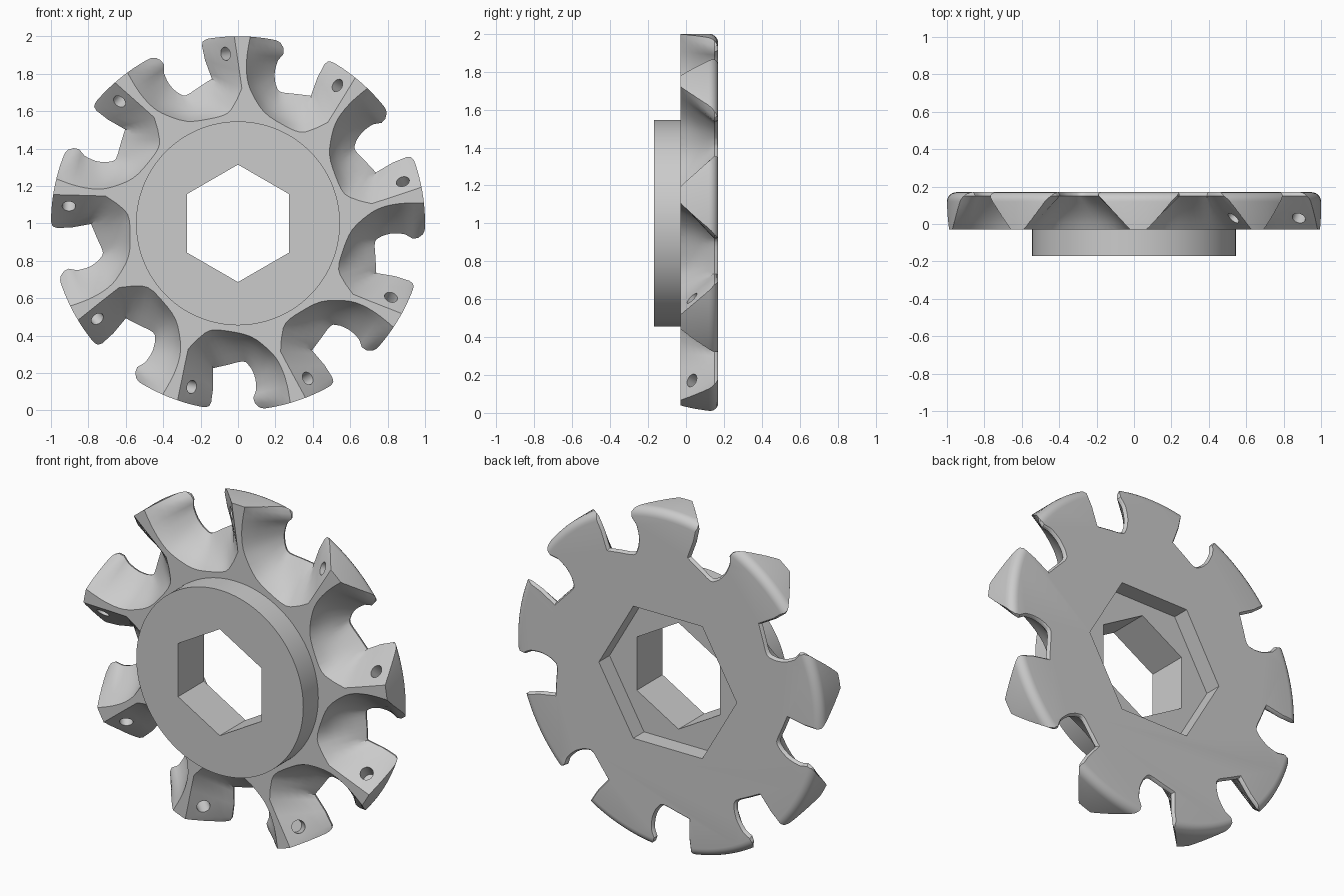
import bpy, bmesh, math
from mathutils import Vector, Matrix

TEETH = 9
FRONT, BACK, CENTER = -0.03, 0.17, Vector((0, 0, 1))

if "Cube" in bpy.data.objects:
    bpy.data.objects.remove(bpy.data.objects["Cube"], do_unlink=True)

steel = bpy.data.materials.new("grey_steel")
steel.use_nodes = True
grey = (0.6, 0.6, 0.6, 1)
steel.diffuse_color = grey
steel.node_tree.nodes["Principled BSDF"].inputs["Base Color"].default_value = grey


def loft(name, rings):
    """Closed solid through rings of equal length."""
    bm = bmesh.new()
    rows = [[bm.verts.new(p) for p in ring] for ring in rings]
    n = len(rows[0])
    for a, b in zip(rows, rows[1:]):
        for i in range(n):
            j = (i + 1) % n
            bm.faces.new((a[i], a[j], b[j], b[i]))
    bm.faces.new(rows[0])
    bm.faces.new(rows[-1])
    bmesh.ops.recalc_face_normals(bm, faces=bm.faces)
    mesh = bpy.data.meshes.new(name)
    bm.to_mesh(mesh)
    bm.free()
    obj = bpy.data.objects.new(name, mesh)
    bpy.context.collection.objects.link(obj)
    mesh.materials.append(steel)
    return obj


def ring(radius, y, sides, turn=0.0):
    angles = [turn + math.tau * i / sides for i in range(sides)]
    return [CENTER + Vector((radius * math.cos(a), y, radius * math.sin(a))) for a in angles]


def cut(target, cutter):
    bpy.context.view_layer.objects.active = target
    mod = target.modifiers.new("cut", 'BOOLEAN')
    mod.operation = 'DIFFERENCE'
    mod.solver = 'EXACT'
    mod.object = cutter
    bpy.ops.object.modifier_apply(modifier=mod.name)
    bpy.data.objects.remove(cutter, do_unlink=True)


def smooth_path(points, last, steps=3):
    """Curve through the points up to index last, straight after it."""
    out = []
    for i in range(last):
        p1, p2 = points[i], points[i + 1]
        p0 = points[i - 1] if i else 2 * p1 - p2
        p3 = points[i + 2] if i + 2 <= last else 2 * p2 - p1
        for s in range(steps):
            t = s / steps
            out.append(0.5 * (2 * p1 + (p2 - p0) * t + (2 * p0 - 5 * p1 + 4 * p2 - p3) * t ** 2
                              + (3 * p1 - p0 - 3 * p2 + p3) * t ** 3))
    return out + points[last:]


# Disc with hub and a rounded rear rim
profile = [(0.545, -0.17), (0.545, FRONT), (1, FRONT)]
for i in range(7):
    a = math.pi / 2 * i / 6
    profile.append((0.95 + 0.05 * math.cos(a), 0.12 + 0.05 * math.sin(a)))
disc = loft("cutter_disc", [ring(r, y, 180) for r, y in profile])

# Hexagonal bore and larger hexagonal recess behind it
cut(disc, loft("bore_cutter", [ring(0.314, y, 6, math.pi / 2) for y in (-0.3, 0.3)]))
cut(disc, loft("recess_cutter", [ring(0.45, y, 6) for y in (0.07, 0.3)]))

# Gullet outlines (x, z from the axis) at the front face and at the rear
front_line = [(0.095, 1.12), (0.063, 0.985), (0.046, 0.87), (0.05, 0.77), (0.078, 0.69),
              (0.14, 0.595), (0.235, 0.53), (0.335, 0.487), (0.42, 0.51), (0.48, 0.54),
              (0.53, 0.62), (0.617, 0.762), (0.70, 0.90)]
rear_line = [(0.14, 1.10), (0.244, 0.935), (0.213, 0.87), (0.197, 0.81), (0.198, 0.765),
             (0.205, 0.735), (0.227, 0.703), (0.31, 0.692), (0.39, 0.682), (0.40, 0.71),
             (0.425, 0.78), (0.462, 0.85), (0.60, 0.97)]
front_line = smooth_path([Vector(p) for p in front_line], 8)
rear_line = smooth_path([Vector(p) for p in rear_line], 8)
middle = Vector((0.31, 0.8))


def gullet_ring(y, blend, flare=1.0):
    pts = []
    for i, (f, r) in enumerate(zip(front_line, rear_line)):
        # Bowl-shaped floor, straight flanks near the rim
        hollow = 0.14 * max(0, math.sin(math.pi * (i - 4) / 20)) if 4 < i < 24 else 0
        w = blend - hollow * 4 * max(0, blend * (1 - blend))
        p = middle + (f.lerp(r, w) - middle) * flare
        pts.append(CENTER + Vector((p.x, y, p.y)))
    return pts


levels = [(-0.04, -0.05, 1), (FRONT, 0, 1)]
levels += [(FRONT + 0.18 * k / 5, k / 5, 1) for k in range(1, 6)]
levels += [(0.163, 1, 1.03), (BACK, 1, 1.09), (0.2, 1, 1.09)]
gullet = [gullet_ring(*level) for level in levels]

# Blind screw hole square to the sloping insert seat
seat = CENTER + Vector((0.535, 0.035, 0.735))
drill = Vector((0.64, 0.66, -0.39)).normalized()
aim = drill.to_track_quat('Z', 'Y').to_matrix()
hole = [[seat + aim @ Vector((0.036 * math.cos(math.tau * i / 24),
                              0.036 * math.sin(math.tau * i / 24), d)) for i in range(24)]
        for d in (-0.05, 0.11)]

for k in range(TEETH):
    turn = Matrix.Rotation(math.tau * k / TEETH, 3, 'Y')
    for name, rings in (("gullet_cutter", gullet), ("hole_cutter", hole)):
        cut(disc, loft(name, [[CENTER + turn @ (p - CENTER) for p in r] for r in rings]))

# Smooth curved walls, crisp edges
bpy.ops.object.select_all(action='DESELECT')
disc.select_set(True)
bpy.context.view_layer.objects.active = disc
bpy.ops.object.shade_smooth_by_angle(angle=math.radians(30))
